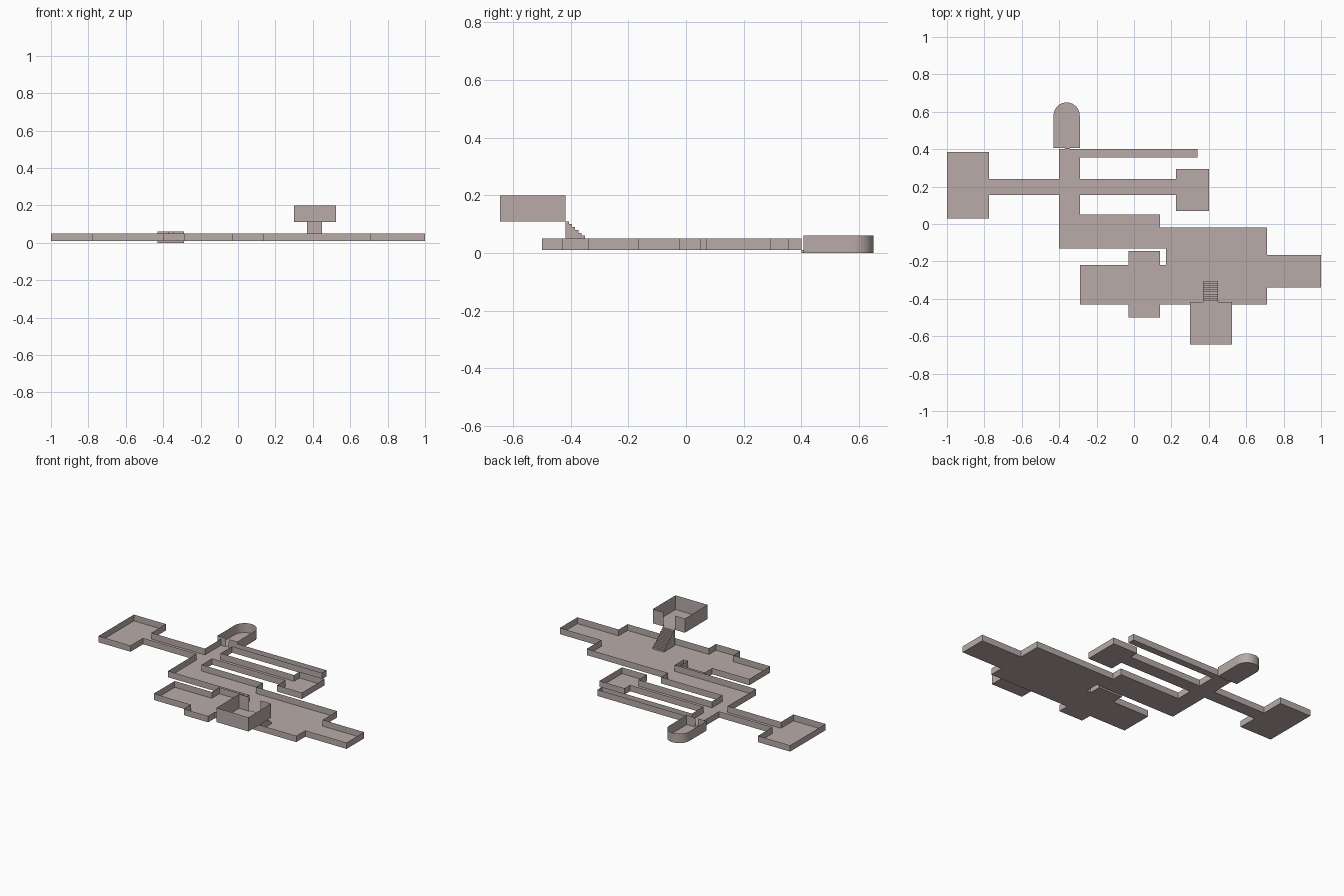
import bpy, bmesh, math

default_cube = bpy.data.objects.get("Cube")
if default_cube:
    bpy.data.objects.remove(default_cube, do_unlink=True)

# Single stone colour
stone = bpy.data.materials.new("warm grey stone")
stone.use_nodes = True
colour = (0.48, 0.41, 0.395, 1)
stone.diffuse_color = colour
stone.node_tree.nodes["Principled BSDF"].inputs["Base Color"].default_value = colour


def finish(name, bm):
    mesh = bpy.data.meshes.new(name)
    bm.to_mesh(mesh)
    bm.free()
    mesh.materials.append(stone)
    obj = bpy.data.objects.new(name, mesh)
    bpy.context.collection.objects.link(obj)
    return obj


def right_angle_path(start, moves):
    """Turn alternating x and y targets into corner points."""
    x, y = start
    points = [start]
    for i, value in enumerate(moves):
        x, y = (value, y) if i % 2 == 0 else (x, value)
        points.append((x, y))
    return points


def room(name, points, bottom, top):
    """Floor with thin walls; the closing side of the outline is the doorway."""
    bm = bmesh.new()
    low = [bm.verts.new((x, y, bottom)) for x, y in points]
    high = [bm.verts.new((x, y, top)) for x, y in points]
    for i in range(len(points) - 1):
        bm.faces.new((low[i + 1], low[i], high[i], high[i + 1]))
    floor = bm.faces.new(low)
    floor.normal_update()
    if floor.normal.z < 0:
        floor.normal_flip()
    bmesh.ops.triangulate(bm, faces=[floor])
    return finish(name, bm)


def extrude_profile(name, profile, x0, x1):
    """Solid from a y-z profile swept along x."""
    bm = bmesh.new()
    side = bm.faces.new([bm.verts.new((x0, y, z)) for y, z in profile])
    swept = bmesh.ops.extrude_face_region(bm, geom=[side])
    verts = [v for v in swept["geom"] if isinstance(v, bmesh.types.BMVert)]
    bmesh.ops.translate(bm, verts=verts, vec=(x1 - x0, 0, 0))
    bmesh.ops.recalc_face_normals(bm, faces=bm.faces)
    return finish(name, bm)


# Main floor plan: corridors, side rooms and the great hall in one outline
floor_z, wall_top = 0.01, 0.05
door_left, door_right, back = -0.37, -0.345, 0.4
corridor_left, corridor_right = -0.4, -0.29
plan = right_angle_path((door_right, back), [
    # back corridor and east room
    0.34, 0.355, corridor_right, 0.24, 0.225, 0.295, 0.4, 0.07, 0.225, 0.155,
    # great hall and its east annex
    corridor_right, 0.05, 0.14, -0.02, 0.71, -0.165, 1, -0.34, 0.71, -0.43,
    # cross-shaped wing
    0.14, -0.5, -0.03, -0.43, corridor_right, -0.22, -0.03, -0.145, 0.14, -0.22,
    # link passage and west room
    0.17, -0.13, corridor_left, 0.155, -0.775, 0.03, -1, 0.385, -0.775, 0.24,
    corridor_left, back, door_left])
room("main_halls", plan, floor_z, wall_top)

# Round-ended chamber
cx, radius, chamber_front, arc_y = -0.36, 0.07, 0.407, 0.58
arc = [(cx - radius * math.cos(math.pi * i / 16),
        arc_y + radius * math.sin(math.pi * i / 16)) for i in range(17)]
chamber = ([(door_left, chamber_front), (cx - radius, chamber_front)] + arc
           + [(cx + radius, chamber_front), (door_right, chamber_front)])
room("round_chamber", chamber, 0, 0.06)

# Doorstep between the corridor and the round chamber
extrude_profile("doorstep", [(back, 0), (chamber_front, 0),
                             (chamber_front, floor_z), (back, floor_z)],
                door_left, door_right)

# Raised room, open toward the stairs
stair_left, stair_right, landing, loft_z = 0.37, 0.45, -0.417, 0.11
loft = right_angle_path((stair_right, landing),
                        [0.525, -0.645, 0.3, landing, stair_left])
room("raised_room", loft, loft_z, 0.2)

# Staircase down to the great hall
steps, run = 10, 0.011
rise = (loft_z - floor_z) / steps
profile = [(landing, floor_z), (landing, loft_z)]
for i in range(steps):
    y, z = landing + run * (i + 1), loft_z - rise * i
    profile += [(y, z), (y, z - rise)]
extrude_profile("staircase", profile, stair_left, stair_right)
